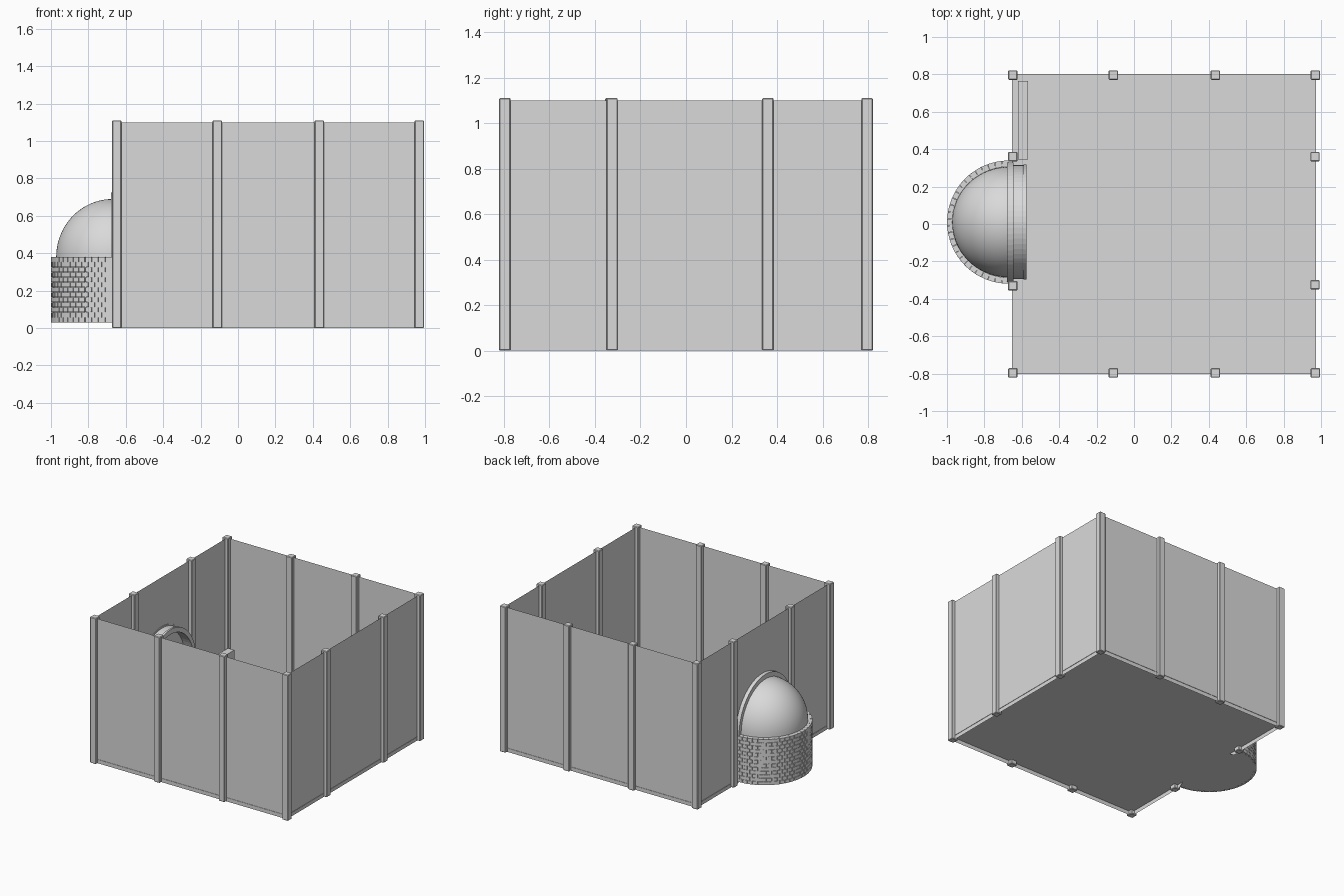
import bpy, bmesh, math
from mathutils import Matrix, Vector

if "Cube" in bpy.data.objects:
    bpy.data.objects.remove(bpy.data.objects["Cube"])

grey = bpy.data.materials.new("plain grey")
grey.diffuse_color = (0.7, 0.7, 0.7, 1)
grey.use_nodes = True
grey.node_tree.nodes["Principled BSDF"].inputs["Base Color"].default_value = grey.diffuse_color

X0, X1, Y, TOP, FLOOR = -0.65, 0.97, 0.798, 1.10, 0.03
CX, CY, SPRING = -0.67, 0.01, 0.38      # centre of the apse, spring line of the dome


def finish(name, bm, smooth=False):
    me = bpy.data.meshes.new(name)
    bm.to_mesh(me)
    bm.free()
    me.materials.append(grey)
    ob = bpy.data.objects.new(name, me)
    bpy.context.collection.objects.link(ob)
    if smooth:
        for p in me.polygons:
            p.use_smooth = True
    return ob


def add_box(bm, lo, hi, turn=None):
    lo, hi = Vector(lo), Vector(hi)
    m = Matrix.Translation((lo + hi) / 2) @ Matrix.Diagonal((*(hi - lo), 1))
    return bmesh.ops.create_cube(bm, size=1, matrix=(turn @ m) if turn else m)


def add_face(bm, pts):
    return bm.faces.new([bm.verts.new(p) for p in pts])


def arch_points(ry, rz, bottom, n=32):
    """Arch outline in (y, z): leg, half ellipse, leg."""
    arc = [(CY - ry * math.cos(math.pi * i / n), SPRING + rz * math.sin(math.pi * i / n))
           for i in range(n + 1)]
    return [(CY - ry, bottom)] + arc + [(CY + ry, bottom)]


# plain walls: front, back, right
for name, a, b in (("front_wall", (X0, -Y), (X1, -Y)),
                   ("right_wall", (X1, -Y), (X1, Y)),
                   ("back_wall", (X1, Y), (X0, Y))):
    bm = bmesh.new()
    add_face(bm, [(*a, 0), (*b, 0), (*b, TOP), (*a, TOP)])
    finish(name, bm)

# left wall with the arched opening
bm = bmesh.new()
outline = [(-Y, 0)] + arch_points(0.29, 0.31, 0) + [(Y, 0), (Y, TOP), (-Y, TOP)]
add_face(bm, [(X0, y, z) for y, z in reversed(outline)])
bmesh.ops.triangulate(bm, faces=bm.faces[:])
finish("left_wall", bm)

# floor, slightly proud of the walls
bm = bmesh.new()
e = 0.003
add_face(bm, [(X0 - e, -Y - e, FLOOR), (X1 + e, -Y - e, FLOOR),
              (X1 + e, Y + e, FLOOR), (X0 - e, Y + e, FLOOR)])
finish("floor", bm)

# half-round apse floor
bm = bmesh.new()
arc = [(CX - 0.31 * math.sin(math.pi * i / 32), CY + 0.31 * math.cos(math.pi * i / 32), FLOOR)
       for i in range(33)]
add_face(bm, [(X0, CY + 0.31, FLOOR)] + arc + [(X0, CY - 0.31, FLOOR)])
finish("apse_floor", bm)

# posts around the room
spots = [(x, s * 0.796) for x in (-0.648, -0.11, 0.435, 0.97) for s in (-1, 1)]
spots += [(-0.648, 0.36), (-0.648, -0.33), (0.968, 0.36), (0.968, -0.325)]
for x, y in spots:
    bm = bmesh.new()
    h = 0.025
    add_box(bm, (x - h, y - h, 0), (x + h, y + h, 1.11))
    bmesh.ops.bevel(bm, geom=bm.edges[:], offset=0.004, segments=1, affect='EDGES')
    finish("post", bm)

# staggered bricks of the half-round wall
ROWS, COUNT, R_IN, R_OUT = 13, 27, 0.296, 0.326
row_h = (SPRING - FLOOR) / ROWS
step = math.pi / COUNT
bm = bmesh.new()
for r in range(ROWS):
    z = FLOOR + r * row_h
    odd = r % 2
    for i in range(COUNT + odd):
        a = max((i - 0.5 * odd) * step, 0)
        b = min((i + 1 - 0.5 * odd) * step, math.pi)
        mid, half = (a + b) / 2, (b - a) / 2 * R_OUT - 0.0015
        turn = Matrix.Translation((CX, CY, 0)) @ Matrix.Rotation(math.pi / 2 + mid, 4, 'Z')
        add_box(bm, (R_IN, -half, z + 0.001), (R_OUT + 0.003, half, z + row_h - 0.001), turn)
finish("apse_bricks", bm)

# mortar core behind the bricks
bm = bmesh.new()
n = 40
for i in range(n):
    a, b = math.pi * i / n, math.pi * (i + 1) / n
    for lo, hi, za, zb in ((0.322, 0.322, FLOOR, SPRING - 0.003), (0.294, 0.294, FLOOR, SPRING)):
        pa = (CX - lo * math.sin(a), CY + lo * math.cos(a))
        pb = (CX - lo * math.sin(b), CY + lo * math.cos(b))
        add_face(bm, [(*pa, za), (*pb, za), (*pb, zb), (*pa, zb)])
bmesh.ops.remove_doubles(bm, verts=bm.verts[:], dist=1e-5)
finish("apse_core", bm, True)

# quarter-sphere dome
bm = bmesh.new()
NU, NV = 40, 20
grid = [[bm.verts.new((CX - 0.302 * math.sin(math.pi * i / NU) * math.cos(math.pi / 2 * j / NV),
                       CY + 0.295 * math.cos(math.pi * i / NU) * math.cos(math.pi / 2 * j / NV),
                       SPRING + 0.31 * math.sin(math.pi / 2 * j / NV)))
         for i in range(NU + 1)] for j in range(NV + 1)]
for j in range(NV):
    for i in range(NU):
        bm.faces.new([grid[j][i], grid[j][i + 1], grid[j + 1][i + 1], grid[j + 1][i]])
bmesh.ops.remove_doubles(bm, verts=bm.verts[:], dist=1e-5)
finish("dome", bm, True)


# arch trims: outer moulding, neck and inner moulding
def arch(name, xa, xb, ry, rz, inner=0.28):
    bm = bmesh.new()
    big, small = arch_points(ry, rz, FLOOR), arch_points(inner, inner + 0.025, FLOOR)
    loops = [[bm.verts.new((x, y, z)) for y, z in pts]
             for x, pts in ((xa, small), (xa, big), (xb, big), (xb, small))]
    for k in range(4):
        p, q = loops[k], loops[(k + 1) % 4]
        for i in range(len(p) - 1):
            bm.faces.new([p[i], p[i + 1], q[i + 1], q[i]])
    for i in (0, -1):
        bm.faces.new([lp[i] for lp in loops])
    bmesh.ops.recalc_face_normals(bm, faces=bm.faces[:])
    finish(name, bm)


arch("outer_arch", -0.678, -0.645, 0.32, 0.345)
arch("arch_neck", -0.645, -0.59, 0.305, 0.335)
arch("inner_arch", -0.59, -0.575, 0.308, 0.342)

# low ledge standing beside the arch
bm = bmesh.new()
add_box(bm, (-0.62, 0.345, FLOOR), (-0.567, 0.765, 0.28))
finish("ledge", bm)
